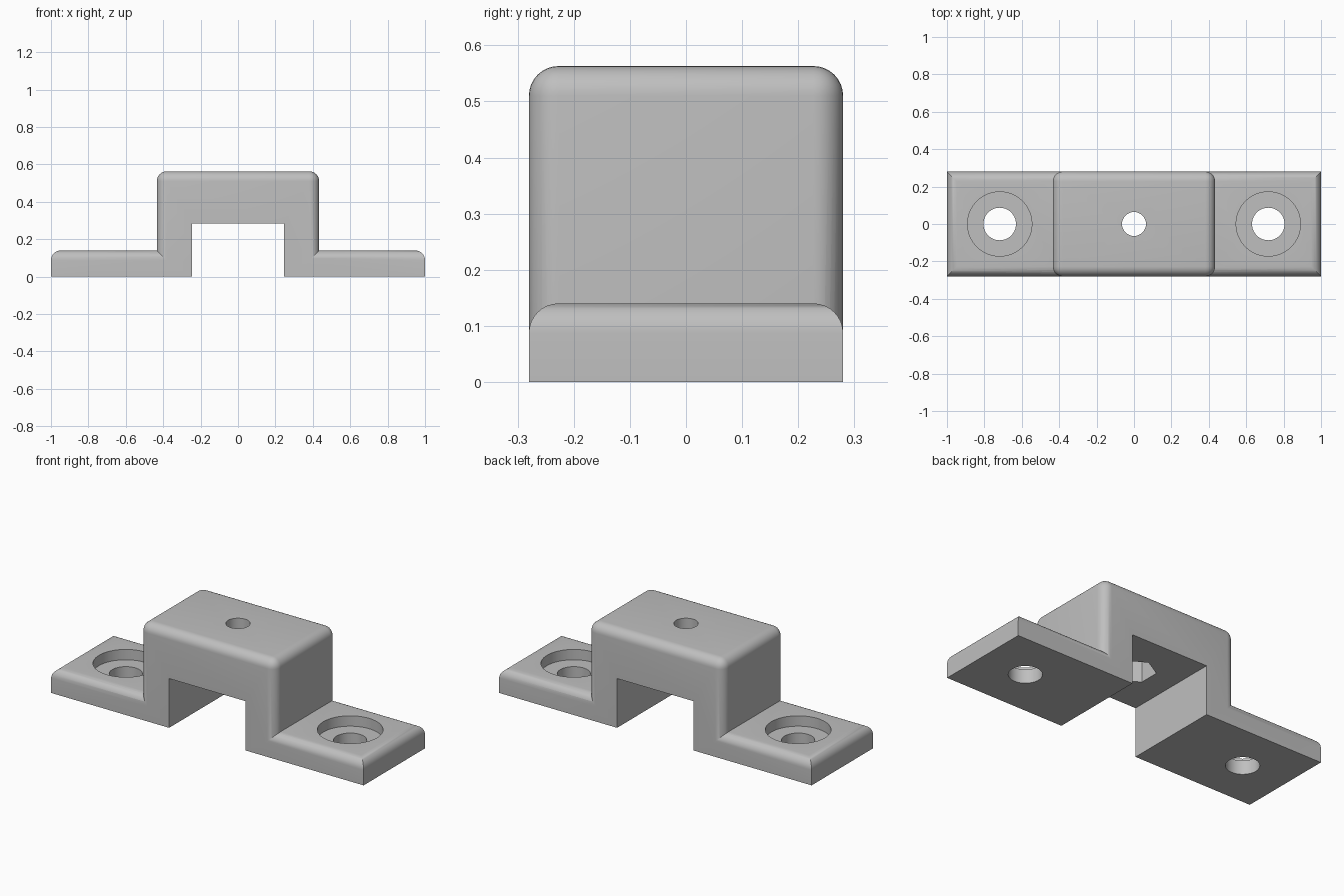
import bpy, bmesh, math
from mathutils import Matrix, Vector

if "Cube" in bpy.data.objects:
    bpy.data.objects.remove(bpy.data.objects["Cube"], do_unlink=True)

DEPTH = 0.56
FLANGE_TOP = 0.14
BLOCK_TOP = 0.563
ROUND = 0.053

grey = bpy.data.materials.new("light grey")
grey.use_nodes = True
colour = (0.52, 0.52, 0.52, 1)
grey.diffuse_color = colour
grey.node_tree.nodes["Principled BSDF"].inputs["Base Color"].default_value = colour


def finish(name, bm):
    mesh = bpy.data.meshes.new(name)
    bm.to_mesh(mesh)
    bm.free()
    mesh.materials.append(grey)
    obj = bpy.data.objects.new(name, mesh)
    bpy.context.collection.objects.link(obj)
    return obj


def box(name, width, depth, z0, z1, rounded=None):
    """Box centred on x and y; edges passing the rounded test get a fillet."""
    bm = bmesh.new()
    place = Matrix.Translation((0, 0, (z0 + z1) / 2))
    bmesh.ops.create_cube(bm, matrix=place @ Matrix.Diagonal((width, depth, z1 - z0, 1)))
    if rounded:
        edges = [e for e in bm.edges if rounded(*(v.co.z for v in e.verts))]
        bmesh.ops.bevel(bm, geom=edges, offset=ROUND, segments=8, profile=0.5,
                        affect='EDGES')
    return finish(name, bm)


def drill(name, x, radius, z0, z1, sides=64):
    """Upright prism used as a cutter."""
    bm = bmesh.new()
    place = Matrix.Translation(Vector((x, 0, (z0 + z1) / 2)))
    bmesh.ops.create_cone(bm, cap_ends=True, segments=sides, radius1=radius,
                          radius2=radius, depth=z1 - z0, matrix=place)
    return finish(name, bm)


def combine(target, tool, operation):
    mod = target.modifiers.new(tool.name, 'BOOLEAN')
    mod.operation = operation
    mod.solver = 'EXACT'
    mod.object = tool
    bpy.context.view_layer.objects.active = target
    bpy.ops.object.modifier_apply(modifier=mod.name)
    bpy.data.objects.remove(tool, do_unlink=True)


# Mounting flange: only the top rim is rounded
bracket = box("bracket", 2, DEPTH, 0, FLANGE_TOP,
              lambda a, b: min(a, b) > FLANGE_TOP / 2)

# Raised block: top rim and upright corners are rounded
block = box("raised_block", 0.868, DEPTH, 0, BLOCK_TOP,
            lambda a, b: max(a, b) > BLOCK_TOP / 2)
combine(bracket, block, 'UNION')

# Channel under the block
combine(bracket, box("channel", 0.49, 1, -0.1, 0.285), 'DIFFERENCE')

# Counterbored screw holes in both feet
for side in (-1, 1):
    combine(bracket, drill("screw_hole", side * 0.718, 0.087, -0.1, 0.3), 'DIFFERENCE')
    combine(bracket, drill("counterbore", side * 0.718, 0.172, 0.08, 0.3), 'DIFFERENCE')

# Bolt hole through the block with a hexagonal nut pocket beneath
combine(bracket, drill("bolt_hole", 0, 0.064, 0.2, 0.7), 'DIFFERENCE')
combine(bracket, drill("nut_pocket", 0, 0.115, 0.2, 0.425, sides=6), 'DIFFERENCE')

# Smooth fillets and holes, crisp edges elsewhere
bpy.ops.object.select_all(action='DESELECT')
bracket.select_set(True)
bpy.context.view_layer.objects.active = bracket
bpy.ops.object.shade_smooth_by_angle(angle=math.radians(30))
